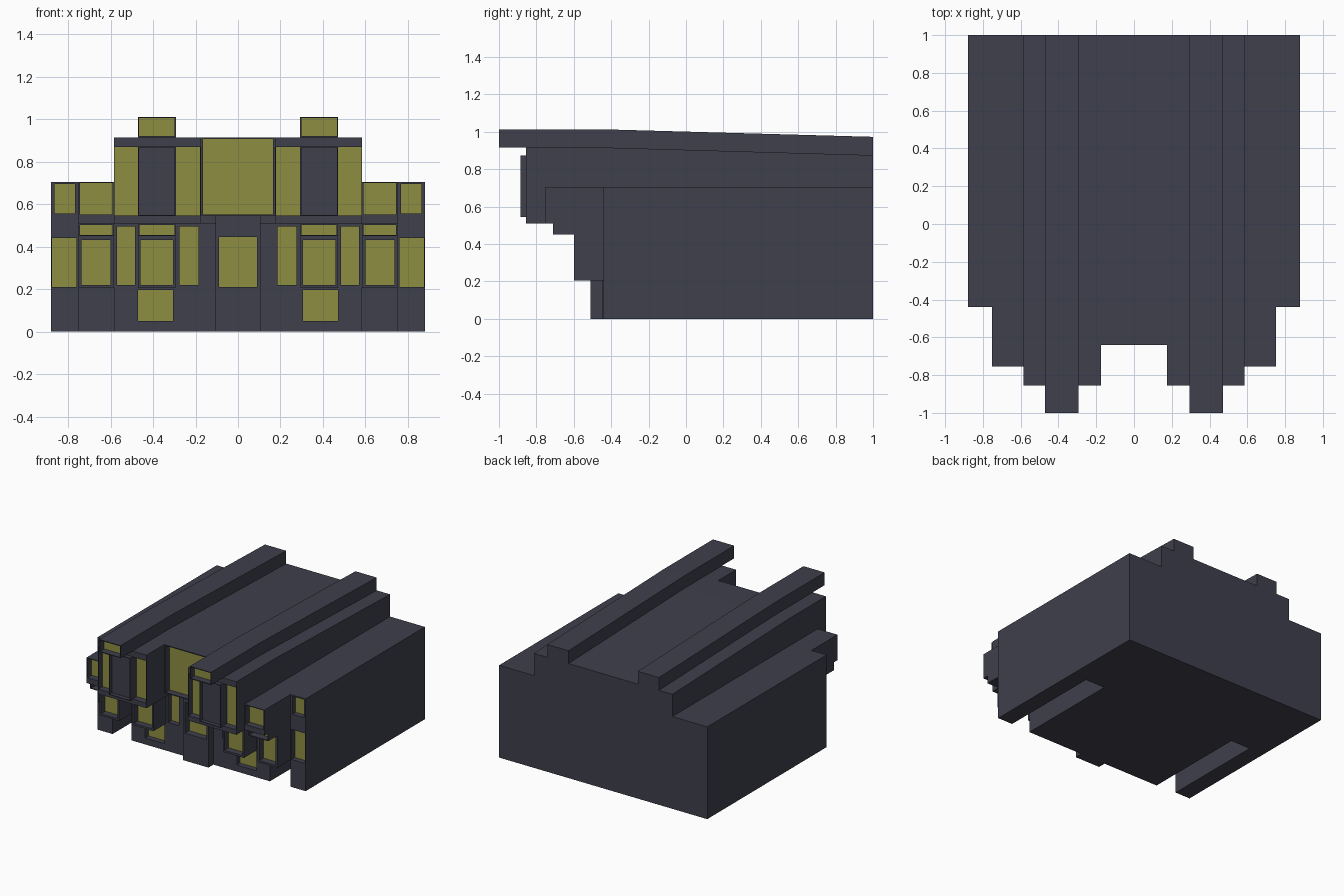
import bpy, bmesh

if "Cube" in bpy.data.objects:
    bpy.data.objects.remove(bpy.data.objects["Cube"])


def material(name, rgb):
    m = bpy.data.materials.new(name)
    m.diffuse_color = (*rgb, 1)
    m.use_nodes = True
    m.node_tree.nodes["Principled BSDF"].inputs["Base Color"].default_value = m.diffuse_color
    return m


DARK = material("dark_cladding", (0.05, 0.05, 0.075))
GLASS = material("yellow_glass", (0.27, 0.27, 0.055))
BEND, BACK = -0.4, 1.0      # where the roof starts to fall, and the rear wall


def finish(name, bm):
    bmesh.ops.remove_doubles(bm, verts=bm.verts, dist=1e-5)
    bmesh.ops.dissolve_limit(bm, angle_limit=0.01, verts=bm.verts, edges=bm.edges,
                             delimit={'MATERIAL'})
    bmesh.ops.recalc_face_normals(bm, faces=bm.faces)
    me = bpy.data.meshes.new(name)
    bm.to_mesh(me)
    bm.free()
    me.materials.append(DARK)
    me.materials.append(GLASS)
    ob = bpy.data.objects.new(name, me)
    bpy.context.collection.objects.link(ob)


def prism(name, x0, x1, profile):
    """Side profile of (y, z) points extruded across x."""
    bm = bmesh.new()
    f = bm.faces.new([bm.verts.new((x0, y, z)) for y, z in profile])
    r = bmesh.ops.extrude_face_region(bm, geom=[f])
    vs = [v for v in r["geom"] if isinstance(v, bmesh.types.BMVert)]
    bmesh.ops.translate(bm, verts=vs, vec=(x1 - x0, 0, 0))
    finish(name, bm)


def block(name, x0, x1, y0, y1, z0, z1, windows=(), depth=0.05):
    """Box whose front has recessed glazed openings (x0, x1, z0, z1)."""
    bm = bmesh.new()

    def quad(*pts, mat=0):
        bm.faces.new([bm.verts.new(p) for p in pts]).material_index = mat

    def ring(a, b, c, d, ya, yb):
        corners = [(a, c), (b, c), (b, d), (a, d)]
        for (p, q), (r, s) in zip(corners, corners[1:] + corners[:1]):
            quad((p, ya, q), (r, ya, s), (r, yb, s), (p, yb, q))

    def panel(a, b, c, d, y, mat=0):
        quad((a, y, c), (b, y, c), (b, y, d), (a, y, d), mat=mat)

    xs = sorted({x0, x1, *[v for w in windows for v in w[:2]]})
    zs = sorted({z0, z1, *[v for w in windows for v in w[2:]]})
    for a, b in zip(xs, xs[1:]):
        for c, d in zip(zs, zs[1:]):
            mx, mz = (a + b) / 2, (c + d) / 2
            if not any(w[0] < mx < w[1] and w[2] < mz < w[3] for w in windows):
                panel(a, b, c, d, y0)
    for w in windows:
        ring(*w, y0, y0 + depth)
        panel(*w, y0 + depth, mat=1)
    ring(x0, x1, z0, z1, y0, y1)
    panel(x0, x1, z0, z1, y1)
    finish(name, bm)


def pair(name, x0, x1, y0, y1, z0, z1, windows=(), depth=0.05):
    """Same block on the right and mirrored on the left."""
    block("right_" + name, x0, x1, y0, y1, z0, z1, windows, depth)
    block("left_" + name, -x1, -x0, y0, y1, z0, z1,
          [(-b, -a, c, d) for a, b, c, d in windows], depth)


# Main hall behind the facade, with falling roof
prism("main_hall", -0.585, 0.585,
      [(BEND, 0), (BACK, 0), (BACK, 0.875), (BEND, 0.915)])

# Centre: entrance block and large upper window
block("entrance_block", -0.107, 0.107, -0.51, BEND, 0, 0.545,
      [(-0.09, 0.09, 0.21, 0.445)])
block("centre_upper_window", -0.175, 0.175, -0.64, BEND, 0.545, 0.915,
      [(-0.165, 0.165, 0.552, 0.908)])

# Ground wall with low window and tall slots
pair("ground_wall", 0.107, 0.585, -0.45, BEND, 0, 0.51,
     [(0.305, 0.47, 0.05, 0.197), (0.185, 0.275, 0.22, 0.495),
      (0.485, 0.57, 0.22, 0.495)], 0.04)

# Stepped window boxes over the low window
pair("lower_bay_box", 0.295, 0.47, -0.60, BEND, 0.205, 0.45,
     [(0.305, 0.46, 0.22, 0.432)])
pair("lower_bay_transom", 0.295, 0.47, -0.71, BEND, 0.45, 0.51,
     [(0.3, 0.465, 0.456, 0.502)])

# Overhanging upper storey and its projecting bay
pair("upper_storey", 0.175, 0.585, -0.855, BEND, 0.51, 0.915,
     [(0.18, 0.293, 0.548, 0.87), (0.472, 0.581, 0.548, 0.87)])
pair("upper_bay", 0.293, 0.472, -0.885, -0.80, 0.545, 0.872,
     [(0.298, 0.467, 0.55, 0.867)])

# Roof beams running front to back
pair("beam_nose", 0.293, 0.472, -1.0, BEND, 0.915, 1.012,
     [(0.299, 0.466, 0.922, 1.006)])
for side, x in (("left", -0.472), ("right", 0.293)):
    prism(side + "_roof_beam", x, x + 0.179,
          [(BEND, 0.915), (BACK, 0.875), (BACK, 0.973), (BEND, 1.012)])

# Side wings, stepped in front and open underneath up to y = 0.37
pair("wing_upper", 0.585, 0.752, -0.755, BACK, 0.51, 0.705,
     [(0.592, 0.745, 0.552, 0.7)])
pair("wing_transom", 0.585, 0.752, -0.71, BACK, 0.45, 0.51,
     [(0.592, 0.745, 0.456, 0.502)])
pair("wing_lower", 0.585, 0.752, -0.60, BACK, 0.205, 0.45,
     [(0.6, 0.738, 0.22, 0.432)])
pair("wing_rear_base", 0.585, 0.752, 0.37, BACK, 0, 0.205)

# Outer end walls
pair("end_wall", 0.752, 0.88, -0.44, BACK, 0, 0.705,
     [(0.76, 0.875, 0.21, 0.44), (0.767, 0.865, 0.557, 0.695)], 0.04)
